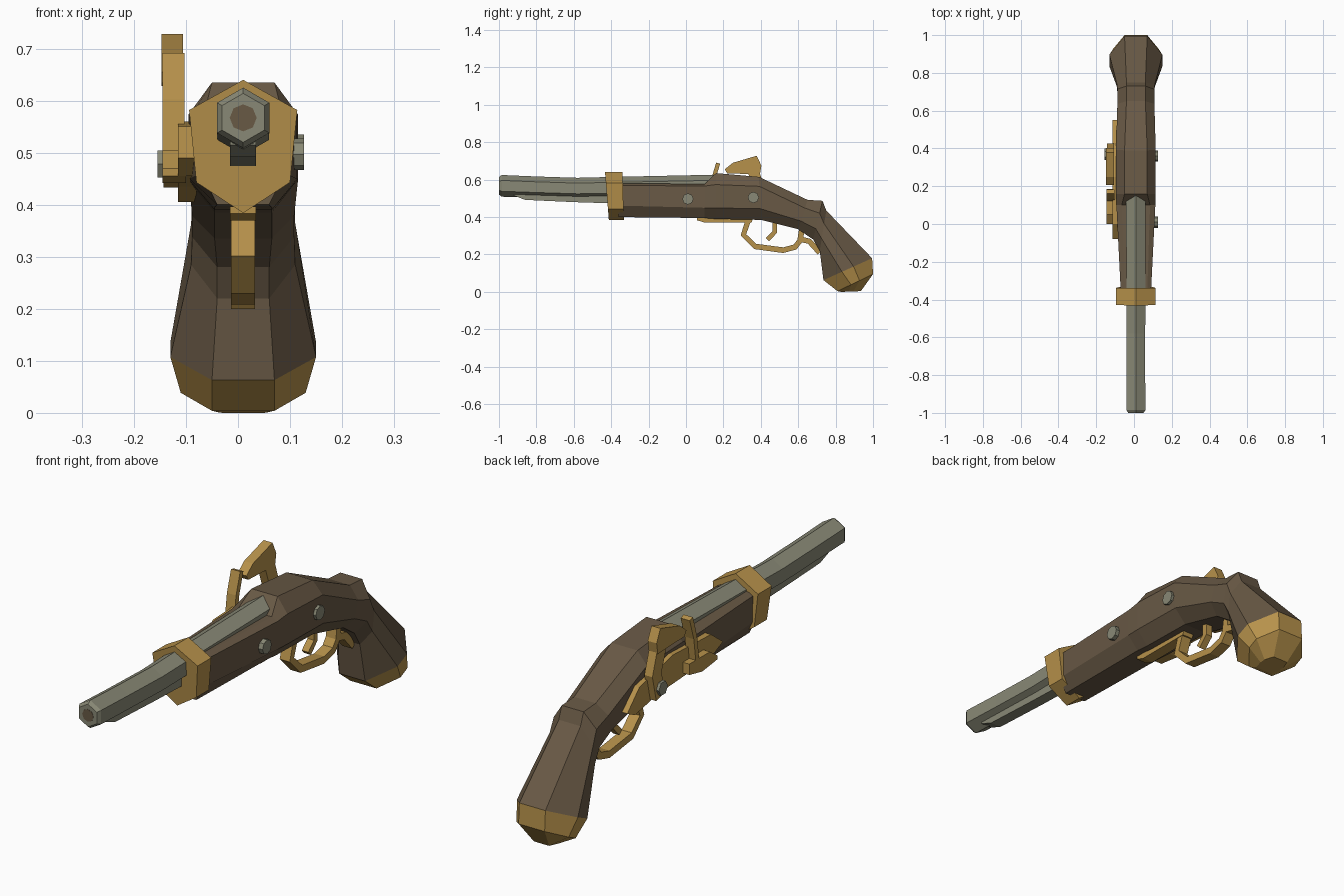
import bpy, bmesh, math
from mathutils import Vector

CX = 0.01  # centre plane of the pistol


def material(name, rgb):
    m = bpy.data.materials.new(name)
    m.diffuse_color = (*rgb, 1)
    return m


BRASS = material("brass", (0.47, 0.285, 0.07))
WOOD = material("dark wood", (0.14, 0.1, 0.06))
STEEL = material("grey steel", (0.25, 0.25, 0.18))


def loft(name, rings, *mats, rule=None):
    """Skin a list of equal point rings and close both ends."""
    bm = bmesh.new()
    loops = [[bm.verts.new(p) for p in r] for r in rings]
    n = len(rings[0])
    for k, (a, b) in enumerate(zip(loops, loops[1:])):
        for i in range(n):
            j = (i + 1) % n
            f = bm.faces.new((a[i], a[j], b[j], b[i]))
            f.material_index = rule(k) if rule else 0
    for k, loop in ((0, loops[0]), (len(loops) - 2, loops[-1])):
        bm.faces.new(loop).material_index = rule(k) if rule else 0
    bmesh.ops.recalc_face_normals(bm, faces=bm.faces)
    me = bpy.data.meshes.new(name)
    bm.to_mesh(me)
    bm.free()
    for m in mats:
        me.materials.append(m)
    ob = bpy.data.objects.new(name, me)
    bpy.context.collection.objects.link(ob)
    return ob


def prism(name, outline, x0, x1, mat):
    """Side outline (y, z) extruded across x."""
    return loft(name, [[(x, y, z) for y, z in outline] for x in (x0, x1)], mat)


def strip(name, path, thick, x0, x1, mat):
    """Rectangular bar following a path in the side plane."""
    pts = [Vector(p) for p in path]
    rings = []
    for i, p in enumerate(pts):
        d = (pts[min(i + 1, len(pts) - 1)] - pts[max(i - 1, 0)]).normalized()
        n = Vector((-d.y, d.x)) * thick / 2
        a, b = p + n, p - n
        rings.append([(x0, *a), (x1, *a), (x1, *b), (x0, *b)])
    return loft(name, rings, mat)


def disc(name, y, z, r, x0, x1, sides, mat):
    ring = [(y + r * math.cos(math.tau * i / sides), z + r * math.sin(math.tau * i / sides))
            for i in range(sides)]
    return prism(name, ring, x0, x1, mat)


def tube_ring(y, z, r, sides=6):
    return [(CX + r * math.sin(math.tau * i / sides), y, z + r * math.cos(math.tau * i / sides))
            for i in range(sides)]


# Stock and butt cap: octagonal sections
# top y, z, bottom y, z, half widths top, side, bottom, side edge fractions
sections = [
    (-0.36, 0.58, -0.36, 0.40, 0.06, 0.08, 0.05, 0.06, 0.66),
    (0.10, 0.577, 0.10, 0.395, 0.075, 0.103, 0.055, 0.06, 0.70),
    (0.16, 0.635, 0.16, 0.39, 0.06, 0.105, 0.055, 0.25, 0.76),
    (0.39, 0.615, 0.40, 0.385, 0.06, 0.105, 0.055, 0.22, 0.74),
    (0.65, 0.492, 0.60, 0.335, 0.05, 0.098, 0.055, 0.28, 0.72),
    (0.73, 0.487, 0.68, 0.28, 0.05, 0.098, 0.05, 0.32, 0.72),
    (0.75, 0.435, 0.715, 0.22, 0.05, 0.10, 0.05, 0.33, 0.70),
    (0.995, 0.18, 0.735, 0.063, 0.06, 0.14, 0.06, 0.38, 0.62),
    (1.0, 0.095, 0.81, 0.004, 0.06, 0.12, 0.06, 0.38, 0.62),
    (0.935, 0.004, 0.83, 0.0, 0.035, 0.05, 0.04, 0.38, 0.62),
]
rings = []
for ty, tz, by, bz, wt, ws, wb, f1, f2 in sections:
    half = [(w, ty + (by - ty) * f, tz + (bz - tz) * f)
            for w, f in ((wt, 0), (ws, f1), (ws, f2), (wb, 1))]
    rings.append([(CX + w, y, z) for w, y, z in half]
                 + [(CX - w, y, z) for w, y, z in reversed(half)])
loft("stock_with_butt_cap", rings, WOOD, BRASS, rule=lambda k: int(k >= 7))

# Barrel, bore and ramrod
loft("barrel", [tube_ring(y, z, r) for y, z, r in (
    (-1.0, 0.567, 0.047), (-0.985, 0.567, 0.058), (-0.8, 0.56, 0.057),
    (-0.58, 0.553, 0.057), (-0.38, 0.557, 0.058), (0.18, 0.567, 0.06))], STEEL)
loft("bore", [tube_ring(y, 0.567, 0.026, 8) for y in (-1.001, -0.996)], WOOD)
prism("ramrod", [(-0.92, 0.53), (-0.92, 0.515), (-0.86, 0.492), (-0.6, 0.48),
                 (-0.35, 0.472), (-0.35, 0.53)], CX - 0.025, CX + 0.025, STEEL)

# Barrel band: pointed hexagon
outline = [(0, 0.64), (0.104, 0.582), (0.09, 0.443), (0, 0.384), (-0.09, 0.443), (-0.104, 0.582)]
loft("barrel_band", [[(CX + x, y + (0.64 - z) * lean, z) for x, z in outline]
                     for y, lean in ((-0.433, 0.08), (-0.34, 0.03))], BRASS)

# Trigger guard and trigger
prism("guard_plate", [(0.06, 0.40), (0.06, 0.383), (0.1, 0.37), (0.35, 0.37), (0.36, 0.40)],
      CX - 0.025, CX + 0.025, BRASS)
strip("trigger_guard", [(0.335, 0.39), (0.307, 0.305), (0.37, 0.243), (0.52, 0.223),
                        (0.583, 0.24), (0.61, 0.275), (0.62, 0.34)], 0.03,
      CX - 0.023, CX + 0.023, BRASS)
strip("guard_tail", [(0.6, 0.285), (0.66, 0.27), (0.715, 0.21)], 0.03,
      CX - 0.023, CX + 0.023, BRASS)
strip("trigger", [(0.475, 0.38), (0.475, 0.32), (0.435, 0.28)], 0.025,
      CX - 0.015, CX + 0.015, BRASS)

# Lock on the left side: plate, pan, frizzen, hammer
prism("lock_plate", [(-0.08, 0.49), (0.0, 0.455), (0.35, 0.435), (0.5, 0.405), (0.55, 0.43),
                     (0.47, 0.51), (0.25, 0.56), (0.0, 0.55)], -0.115, -0.08, BRASS)
prism("pan", [(0.0, 0.455), (0.0, 0.47), (0.05, 0.505), (0.185, 0.505), (0.185, 0.46),
              (0.1, 0.442)], -0.145, -0.1, BRASS)
strip("frizzen", [(0.13, 0.49), (0.145, 0.6), (0.172, 0.688)], 0.022, -0.145, -0.103, BRASS)
prism("hammer_head", [(0.207, 0.655), (0.25, 0.69), (0.378, 0.728), (0.403, 0.675),
                      (0.395, 0.628), (0.22, 0.634)], -0.147, -0.106, BRASS)
strip("hammer_stem", [(0.37, 0.44), (0.395, 0.54), (0.36, 0.645)], 0.06, -0.143, -0.106, BRASS)
disc("hammer_screw", 0.37, 0.478, 0.03, -0.155, -0.14, 6, STEEL)

# Side screws on the right
for i, (y, z) in enumerate(((0.01, 0.497), (0.36, 0.505))):
    disc(f"side_screw_{i + 1}", y, z, 0.03, 0.09, 0.127, 8, STEEL)
